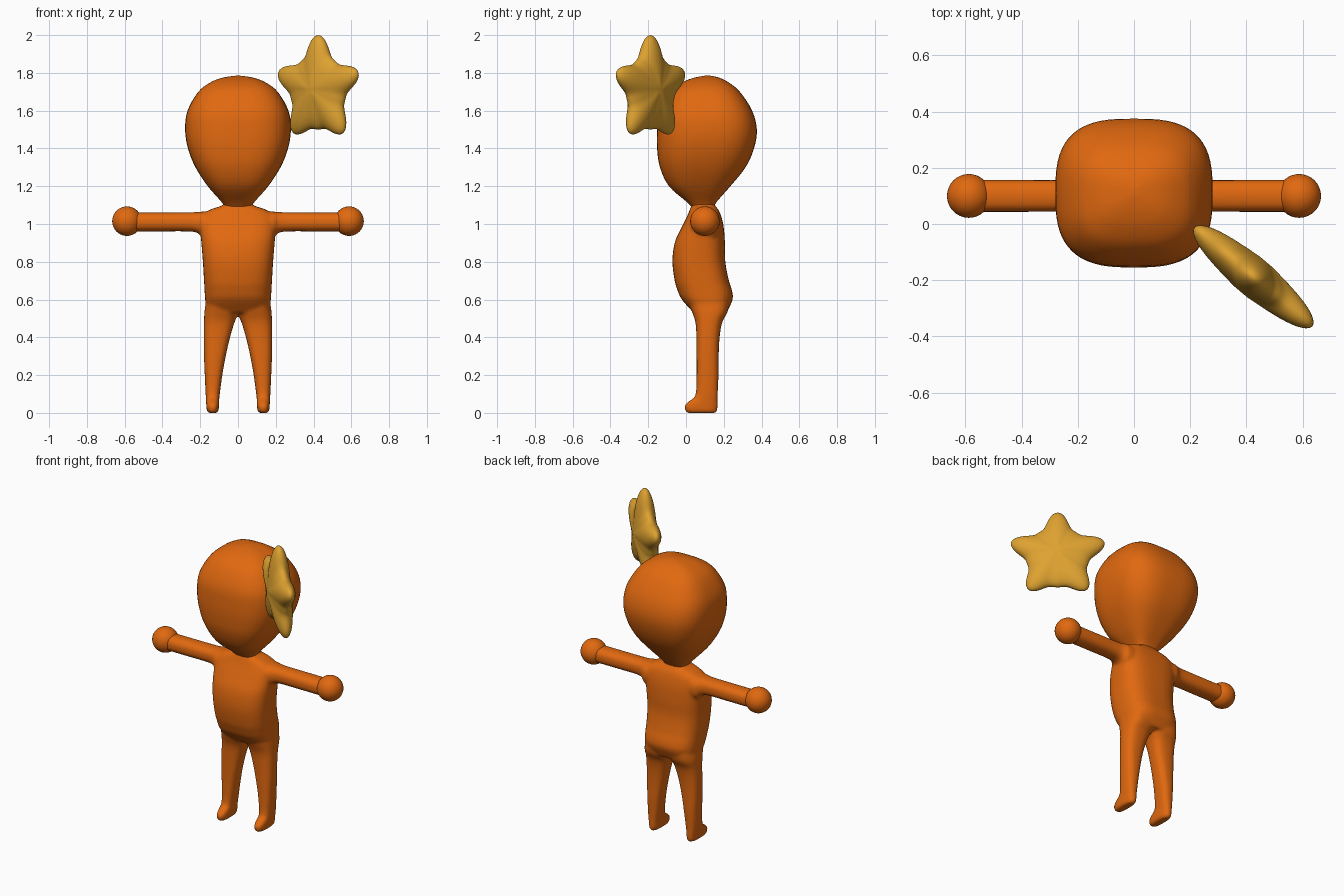
import bpy, bmesh, math

if "Cube" in bpy.data.objects:
    bpy.data.objects.remove(bpy.data.objects["Cube"])


def material(name, color):
    m = bpy.data.materials.new(name)
    m.diffuse_color = (*color, 1)
    m.use_nodes = True
    m.node_tree.nodes["Principled BSDF"].inputs["Base Color"].default_value = m.diffuse_color
    return m


ORANGE = material("orange", (0.75, 0.14, 0.005))
GOLD = material("gold", (0.73, 0.36, 0.03))


def finish(bm, name, mat):
    bmesh.ops.recalc_face_normals(bm, faces=bm.faces)
    me = bpy.data.meshes.new(name)
    bm.to_mesh(me)
    bm.free()
    me.materials.append(mat)
    me.shade_smooth()
    ob = bpy.data.objects.new(name, me)
    bpy.context.collection.objects.link(ob)
    return ob


def catmull(rows, steps):
    """Smoothly interpolate rows of numbers."""
    out = []
    for i in range(len(rows) - 1):
        p0, p1 = rows[max(i - 1, 0)], rows[i]
        p2, p3 = rows[i + 1], rows[min(i + 2, len(rows) - 1)]
        for s in range(steps):
            t = s / steps
            out.append([0.5 * (2 * b + (c - a) * t + (2 * a - 5 * b + 4 * c - d) * t * t
                               + (3 * b - a - 3 * c + d) * t ** 3)
                        for a, b, c, d in zip(p0, p1, p2, p3)])
    return out + [list(rows[-1])]


def skin(bm, rings):
    n = len(rings[0])
    for a, b in zip(rings, rings[1:]):
        for i in range(n):
            j = (i + 1) % n
            bm.faces.new((a[i], a[j], b[j], b[i]))


def loft(bm, rows, power, steps=4, sides=48, along_x=False, flip=1):
    """Rows: (position, u min, u max, y min, y max), rounded-box sections."""
    rings = []
    for p, u0, u1, y0, y1 in catmull(rows, steps):
        ring = []
        for k in range(sides):
            a = 2 * math.pi * k / sides
            c, s = math.cos(a), math.sin(a)
            u = (u0 + u1) / 2 + (u1 - u0) / 2 * math.copysign(abs(c) ** (2 / power), c)
            y = (y0 + y1) / 2 + (y1 - y0) / 2 * math.copysign(abs(s) ** (2 / power), s)
            ring.append(bm.verts.new((p, y, u) if along_x else (flip * u, y, p)))
        rings.append(ring)
    skin(bm, rings)
    bm.faces.new(rings[0])
    bm.faces.new(rings[-1])


def sym(rows):
    return [(z, -w, w, y0, y1) for z, w, y0, y1 in rows]


# Head
bm = bmesh.new()
loft(bm, sym([
    (1.085, 0.065, 0.035, 0.145), (1.12, 0.09, 0.0, 0.165), (1.2, 0.16, -0.09, 0.235),
    (1.3, 0.225, -0.138, 0.315), (1.4, 0.265, -0.153, 0.36), (1.5, 0.28, -0.153, 0.375),
    (1.6, 0.267, -0.14, 0.35), (1.7, 0.21, -0.085, 0.285), (1.75, 0.145, -0.02, 0.225),
    (1.775, 0.08, 0.045, 0.175), (1.785, 0.012, 0.1, 0.13)]), 2.9, sides=64)
finish(bm, "head", ORANGE)

# Body: torso, legs and arms fused into one smooth skin
bm = bmesh.new()
loft(bm, sym([
    (0.53, 0.165, 0.04, 0.215), (0.6, 0.174, -0.022, 0.247), (0.65, 0.177, -0.045, 0.243),
    (0.7, 0.18, -0.06, 0.227), (0.8, 0.186, -0.072, 0.208), (0.9, 0.194, -0.06, 0.206),
    (0.98, 0.2, -0.025, 0.2), (1.04, 0.195, 0.005, 0.187), (1.075, 0.15, 0.02, 0.172),
    (1.1, 0.08, 0.03, 0.152), (1.13, 0.065, 0.04, 0.145)]), 2.8)
for side in (1, -1):
    loft(bm, [
        (0.0, 0.11, 0.158, 0.008, 0.155), (0.012, 0.103, 0.165, -0.004, 0.165),
        (0.04, 0.1, 0.168, -0.008, 0.168), (0.065, 0.1, 0.169, 0.02, 0.168),
        (0.095, 0.097, 0.171, 0.05, 0.168), (0.2, 0.083, 0.176, 0.056, 0.172),
        (0.3, 0.065, 0.18, 0.056, 0.173), (0.4, 0.042, 0.181, 0.055, 0.178),
        (0.48, 0.018, 0.18, 0.05, 0.192), (0.54, -0.005, 0.177, 0.03, 0.222),
        (0.62, -0.01, 0.165, 0.0, 0.23)], 2.6, flip=side)
arm = [(0.0, 0.93, 1.06, 0.02, 0.18), (0.17, 0.92, 1.066, 0.02, 0.18),
       (0.205, 0.947, 1.064, 0.035, 0.165), (0.25, 0.96, 1.062, 0.043, 0.157),
       (0.4, 0.961, 1.061, 0.043, 0.157), (0.56, 0.961, 1.061, 0.043, 0.157)]
loft(bm, [(-r[0], *r[1:]) for r in arm[:0:-1]] + arm, 2.4, along_x=True)
body = finish(bm, "body", ORANGE)
remesh = body.modifiers.new("fuse", 'REMESH')
remesh.mode = 'VOXEL'
remesh.voxel_size = 0.009
remesh.use_smooth_shade = True
smooth = body.modifiers.new("soften", 'SMOOTH')
smooth.factor = 0.5
smooth.iterations = 6

# Hands
for side, label in ((1, "right"), (-1, "left")):
    bm = bmesh.new()
    bmesh.ops.create_uvsphere(bm, u_segments=32, v_segments=20, radius=0.078)
    bmesh.ops.translate(bm, verts=bm.verts, vec=(side * 0.588, 0.1, 1.015))
    finish(bm, label + "_hand", ORANGE)

# Puffy star floating beside the head
bm = bmesh.new()
SIDES, STEPS = 120, 14


def star_radius(a):
    tip = ((1 + math.cos(5 * a)) / 2) ** 1.8
    low = max(0, -math.cos(a)) ** 12
    return 0.188 + 0.025 * low + (0.099 - 0.025 * low) * tip


rings = []
for k in range(1, 2 * STEPS):
    t = math.pi * k / (2 * STEPS)
    s = math.sin(t)
    h = 0.028 * (1 - s) + 0.045 * math.sqrt(max(0, 1 - s ** 4))
    h = math.copysign(h, math.cos(t)) if k != STEPS else 0
    ring = []
    for i in range(SIDES):
        a = 2 * math.pi * i / SIDES
        r = s * star_radius(a)
        ring.append(bm.verts.new((r * math.sin(a), h, r * math.cos(a))))
    rings.append(ring)
skin(bm, rings)
bm.faces.new(rings[0])
bm.faces.new(rings[-1])
star = finish(bm, "star", GOLD)
star.location = (0.425, -0.188, 1.713)
star.rotation_euler = (0, 0, math.radians(-40))
